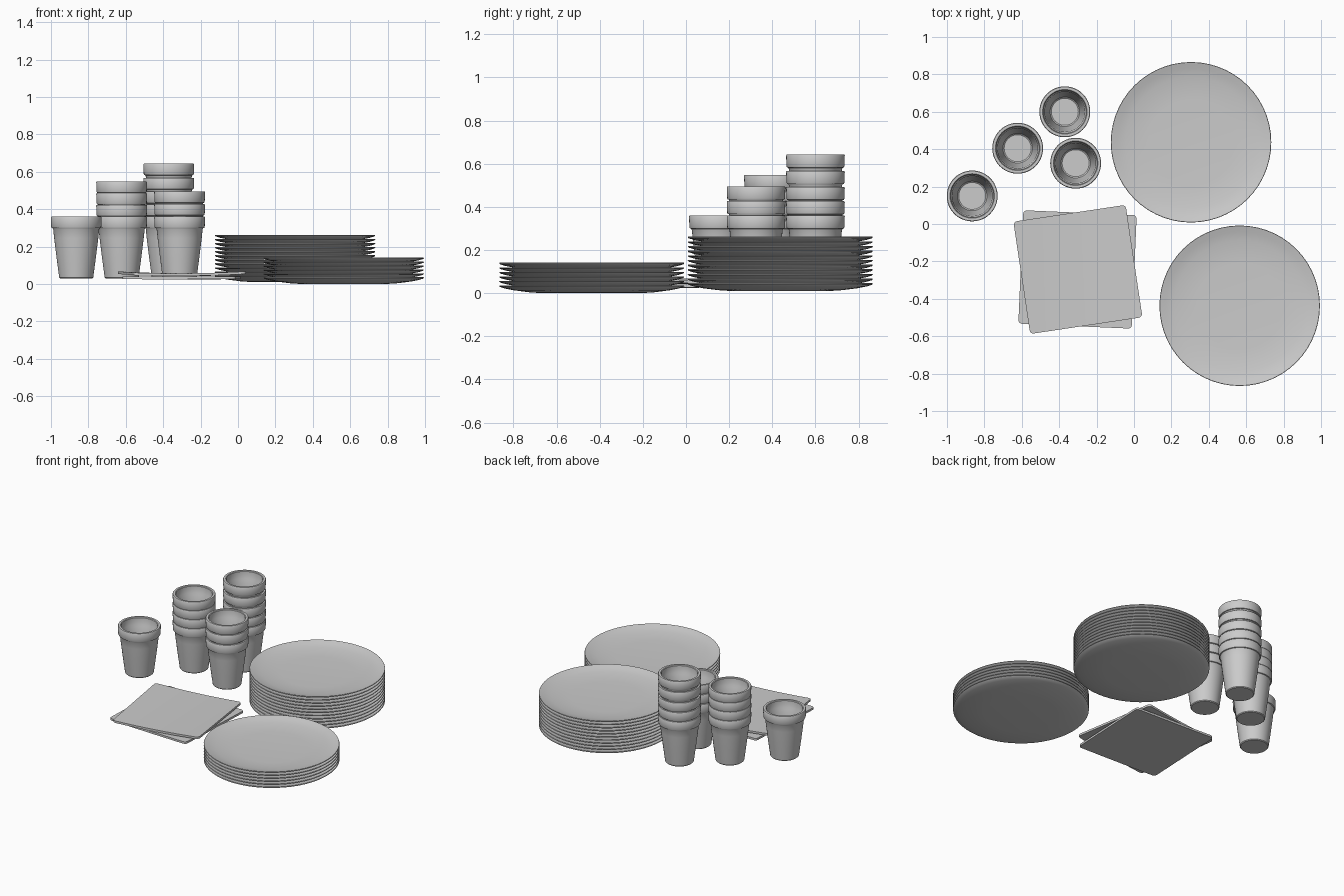
import bpy, bmesh, math
from mathutils import Matrix, Vector

if "Cube" in bpy.data.objects:
    bpy.data.objects.remove(bpy.data.objects["Cube"])


def finish(bm, name, loc, rot=0.0, angle=35):
    bmesh.ops.recalc_face_normals(bm, faces=bm.faces)
    me = bpy.data.meshes.new(name)
    bm.to_mesh(me)
    bm.free()
    ob = bpy.data.objects.new(name, me)
    ob.location = loc
    ob.rotation_euler.z = rot
    bpy.context.collection.objects.link(ob)
    bpy.ops.object.select_all(action='DESELECT')
    ob.select_set(True)
    bpy.context.view_layer.objects.active = ob
    bpy.ops.object.shade_smooth_by_angle(angle=math.radians(angle))
    return ob


def lathe(name, profile, loc, steps=48):
    bm = bmesh.new()
    vs = [bm.verts.new((r, 0, z)) for r, z in profile]
    es = [bm.edges.new(p) for p in zip(vs, vs[1:])]
    bmesh.ops.spin(bm, geom=vs + es, cent=(0, 0, 0), axis=(0, 0, 1),
                   angle=math.tau, steps=steps)
    bmesh.ops.remove_doubles(bm, verts=bm.verts, dist=1e-5)
    return finish(bm, name, loc)


def copies(src, name, places):
    for i, p in enumerate(places):
        ob = src.copy()
        ob.name = f"{name}_{i + 2}"
        ob.location = p
        bpy.context.collection.objects.link(ob)


# Shallow plate: underside, rolled lip, dished top
plate_profile = [(0, 0), (0.23, 0), (0.29, 0.004), (0.36, 0.013), (0.40, 0.021),
                 (0.424, 0.028), (0.429, 0.032), (0.427, 0.036), (0.418, 0.034),
                 (0.395, 0.026), (0.35, 0.018), (0.29, 0.011), (0.23, 0.008), (0, 0.008)]
GAP = 0.021
spots = [(0.565, -0.437, k * GAP) for k in range(6)]
spots += [(0.305, 0.437, 0.01 + k * 0.0216) for k in range(11)]
plate = lathe("plate_1", plate_profile, spots[0], 56)
copies(plate, "plate", spots[1:])

# Tapered cup with a raised rim band and an inner step
cup_profile = [(0, 0), (0.086, 0), (0.091, 0.005), (0.105, 0.11), (0.118, 0.215),
               (0.123, 0.262), (0.126, 0.268), (0.132, 0.27), (0.134, 0.275),
               (0.136, 0.325), (0.133, 0.33), (0.119, 0.33), (0.115, 0.326),
               (0.113, 0.28), (0.107, 0.268), (0.101, 0.18), (0.079, 0.02),
               (0.072, 0.014), (0, 0.014)]
BASE = 0.03
stacks = [((-0.865, 0.15), [0]),
          ((-0.622, 0.405), [0, 0.063, 0.126, 0.188]),
          ((-0.312, 0.325), [0, 0.068, 0.135]),
          ((-0.370, 0.600), [0, 0.066, 0.133, 0.207, 0.283])]
spots = [(x, y, BASE + z) for (x, y), zs in stacks for z in zs]
cup = lathe("cup_1", cup_profile, spots[0], 48)
copies(cup, "cup", spots[1:])


# Napkin: thin square, rounded corners, gently curved
def napkin(name, loc, rot, lift, thick=0.014, size=0.607):
    bm = bmesh.new()
    bmesh.ops.create_cube(bm, size=1, matrix=Matrix.Diagonal((size, size, thick, 1)))
    upright = [e for e in bm.edges
               if abs((e.verts[0].co - e.verts[1].co).normalized().z) > 0.9]
    bmesh.ops.bevel(bm, geom=upright, offset=0.02, segments=4, profile=0.5,
                    affect='EDGES')
    for axis in (Vector((1, 0, 0)), Vector((0, 1, 0))):
        for k in range(-4, 5):
            bmesh.ops.bisect_plane(bm, geom=bm.verts[:] + bm.edges[:] + bm.faces[:],
                                   plane_co=axis * k * 0.062, plane_no=axis)
    for v in bm.verts:
        u, w = v.co.x / (size / 2), v.co.y / (size / 2)
        v.co.z += lift * (u * u - 0.5 * u * w)
    return finish(bm, name, loc, rot)


napkin("lower_napkin", (-0.302, -0.243, 0.032), math.radians(-2.5), 0.001)
napkin("upper_napkin", (-0.300, -0.243, 0.050), math.radians(8.5), 0.007)
